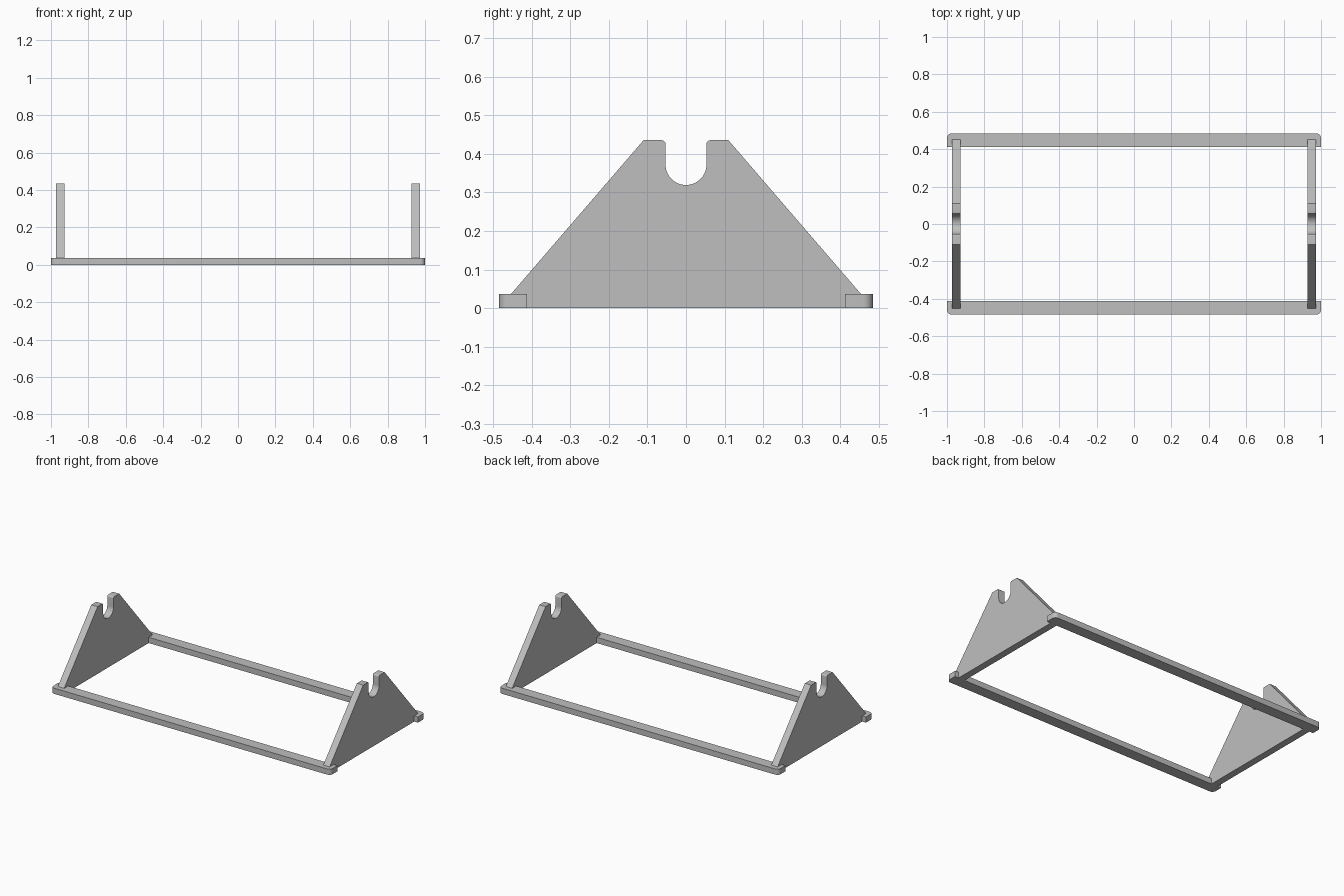
import bpy, bmesh, math
from mathutils import Vector

cube = bpy.data.objects.get("Cube")
if cube:
    bpy.data.objects.remove(cube, do_unlink=True)

grey = bpy.data.materials.new("plain grey")
grey.use_nodes = True
grey.diffuse_color = (0.52, 0.52, 0.52, 1)
grey.node_tree.nodes["Principled BSDF"].inputs["Base Color"].default_value = (0.52, 0.52, 0.52, 1)

RAIL_H, RAIL_IN, RAIL_OUT = 0.037, 0.412, 0.484
PLATE_IN, PLATE_OUT = 0.928, 0.973
PLATE_END, TOP_Y, TOP_Z = 0.453, 0.11, 0.435
SLOT_R, SLOT_Z, LIP = 0.053, 0.372, 0.01


def arc(cu, cv, r, start, end, steps):
    """Points along a circular arc, angles in degrees."""
    angles = [math.radians(start + (end - start) * i / steps) for i in range(steps + 1)]
    return [(cu + r * math.cos(a), cv + r * math.sin(a)) for a in angles]


def extrude_outline(name, points, direction):
    """Solid made from a flat outline pushed along a direction."""
    bm = bmesh.new()
    face = bm.faces.new([bm.verts.new(p) for p in points])
    result = bmesh.ops.extrude_face_region(bm, geom=[face])
    moved = [g for g in result["geom"] if isinstance(g, bmesh.types.BMVert)]
    bmesh.ops.translate(bm, verts=moved, vec=Vector(direction))
    bmesh.ops.recalc_face_normals(bm, faces=bm.faces)
    mesh = bpy.data.meshes.new(name)
    bm.to_mesh(mesh)
    bm.free()
    mesh.materials.append(grey)
    obj = bpy.data.objects.new(name, mesh)
    bpy.context.collection.objects.link(obj)
    bpy.ops.object.select_all(action="DESELECT")
    obj.select_set(True)
    bpy.context.view_layer.objects.active = obj
    bpy.ops.object.shade_smooth_by_angle(angle=math.radians(30))
    return obj


# Long rails, rounded at their outer corners
r = 0.025
rail = [(-1, RAIL_IN), (1, RAIL_IN)]
rail += arc(1 - r, RAIL_OUT - r, r, 0, 90, 8)
rail += arc(-1 + r, RAIL_OUT - r, r, 90, 180, 8)
for name, side in (("front_rail", -1), ("back_rail", 1)):
    extrude_outline(name, [(x, side * y, 0) for x, y in rail], (0, 0, RAIL_H))

# End plates: sloped sides, a round-bottomed slot and softened slot lips
half = arc(0, SLOT_Z, SLOT_R, -90, 0, 16)
half += arc(SLOT_R + LIP, TOP_Z - LIP, LIP, 180, 90, 5)
half += [(TOP_Y, TOP_Z), (PLATE_END, RAIL_H), (RAIL_IN, RAIL_H), (RAIL_IN, 0)]
outline = half + [(-y, z) for y, z in reversed(half[1:])]
for name, side in (("right_end_plate", -1), ("left_end_plate", 1)):
    extrude_outline(name, [(side * PLATE_IN, y, z) for y, z in outline],
                    (side * (PLATE_OUT - PLATE_IN), 0, 0))
